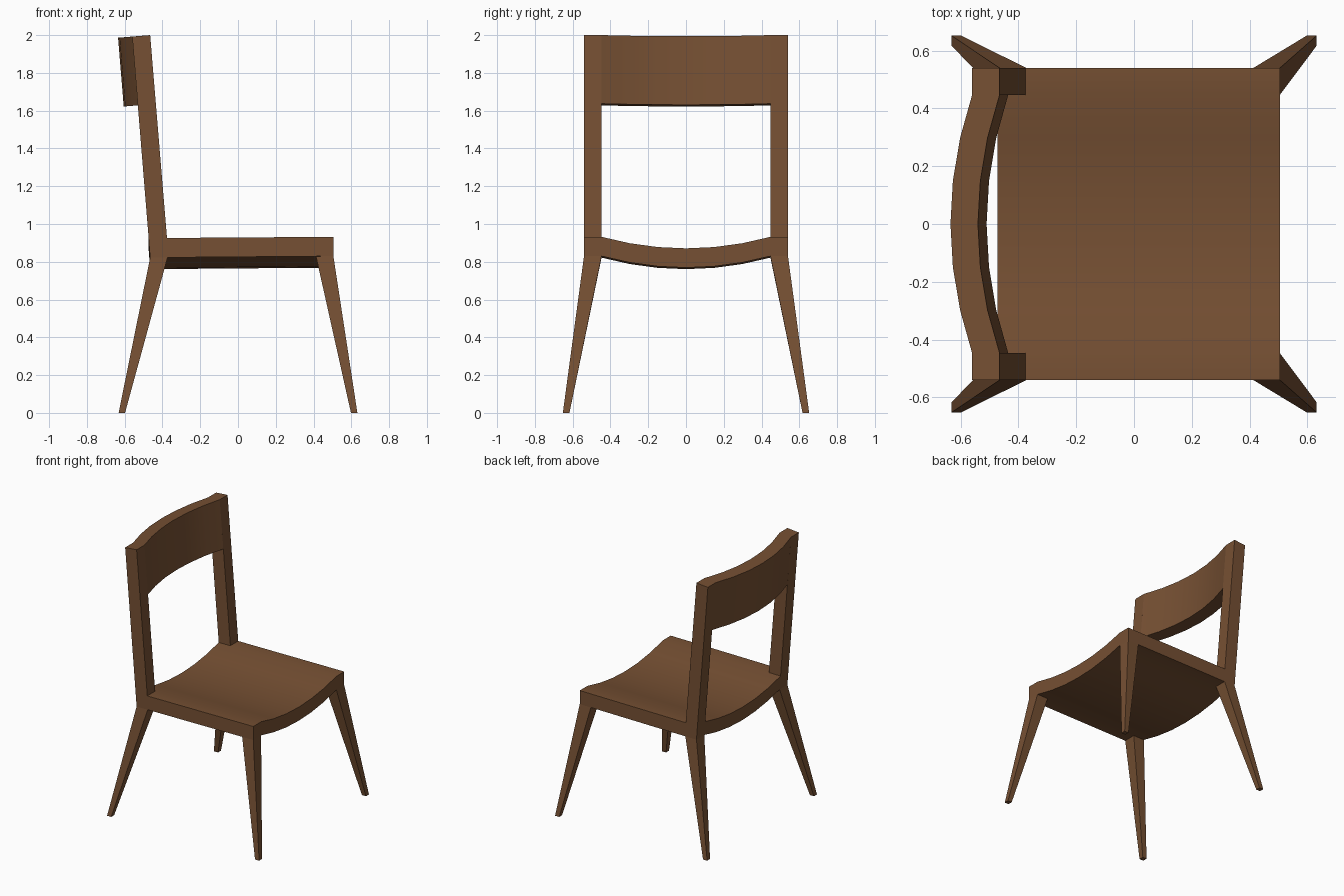
import bpy, bmesh, math

if "Cube" in bpy.data.objects:
    bpy.data.objects.remove(bpy.data.objects["Cube"])

wood = bpy.data.materials.new("brown_wood")
wood.diffuse_color = (0.18, 0.08, 0.033, 1)
wood.use_nodes = True
wood.node_tree.nodes["Principled BSDF"].inputs["Base Color"].default_value = wood.diffuse_color


def loft(name, rings):
    """Skin a row of equal-sized cross-sections and cap both ends."""
    bm = bmesh.new()
    loops = [[bm.verts.new(p) for p in ring] for ring in rings]
    n = len(loops[0])
    for a, b in zip(loops, loops[1:]):
        for i in range(n):
            j = (i + 1) % n
            bm.faces.new((a[i], a[j], b[j], b[i]))
    bm.faces.new(loops[0])
    bm.faces.new(loops[-1])
    bmesh.ops.recalc_face_normals(bm, faces=bm.faces)
    mesh = bpy.data.meshes.new(name)
    bm.to_mesh(mesh)
    bm.free()
    mesh.materials.append(wood)
    ob = bpy.data.objects.new(name, mesh)
    bpy.context.collection.objects.link(ob)
    return ob


def smooth(ob):
    bpy.ops.object.select_all(action='DESELECT')
    ob.select_set(True)
    bpy.context.view_layer.objects.active = ob
    bpy.ops.object.shade_smooth_by_angle(angle=math.radians(14))


INNER, OUTER = 0.447, 0.54      # post inner and outer faces in y
curve_y = [INNER * i / 3 for i in range(-3, 4)]


def bow(y, depth):
    return depth * (1 - (y / INNER) ** 2) if abs(y) < INNER else 0


# Dished seat: xz section swept across y, sagging in the middle
seat_section = [(-0.465, 0.822), (0.505, 0.83), (0.505, 0.932), (-0.376, 0.926), (-0.473, 0.925)]
seat = loft("seat", [[(x, y, z - bow(y, 0.061)) for x, z in seat_section]
                     for y in [-OUTER] + curve_y + [OUTER]])
smooth(seat)

# Curved back rest between the leaning posts
rest_section = [(-0.53, 1.628), (-0.435, 1.637), (-0.465, 2.0), (-0.56, 1.992)]
rest = loft("back_rest", [[(x - bow(y, 0.075), y, z - bow(y, 0.006)) for x, z in rest_section]
                          for y in curve_y])
smooth(rest)

for side, s in (("right", -1), ("left", 1)):
    # Leaning back post
    post_section = [(-0.473, 0.925), (-0.376, 0.926), (-0.465, 2.0), (-0.56, 1.992)]
    loft(f"back_post_{side}", [[(x, s * y, z) for x, z in post_section] for y in (INNER, OUTER)])

    # Tapered, splayed legs: (x near, x far) at the seat and at the floor
    for end, top, foot, zt in (("front", (0.413, 0.505), (0.598, 0.632), (0.829, 0.83)),
                               ("back", (-0.373, -0.465), (-0.598, -0.632), (0.823, 0.822))):
        def ring(xs, ys, zs):
            return [(xs[0], s * ys[0], zs[0]), (xs[1], s * ys[0], zs[1]),
                    (xs[1], s * ys[1], zs[1]), (xs[0], s * ys[1], zs[0])]
        loft(f"{end}_leg_{side}", [ring(top, (INNER, OUTER), zt),
                                   ring(foot, (0.617, 0.652), (0, 0))])
